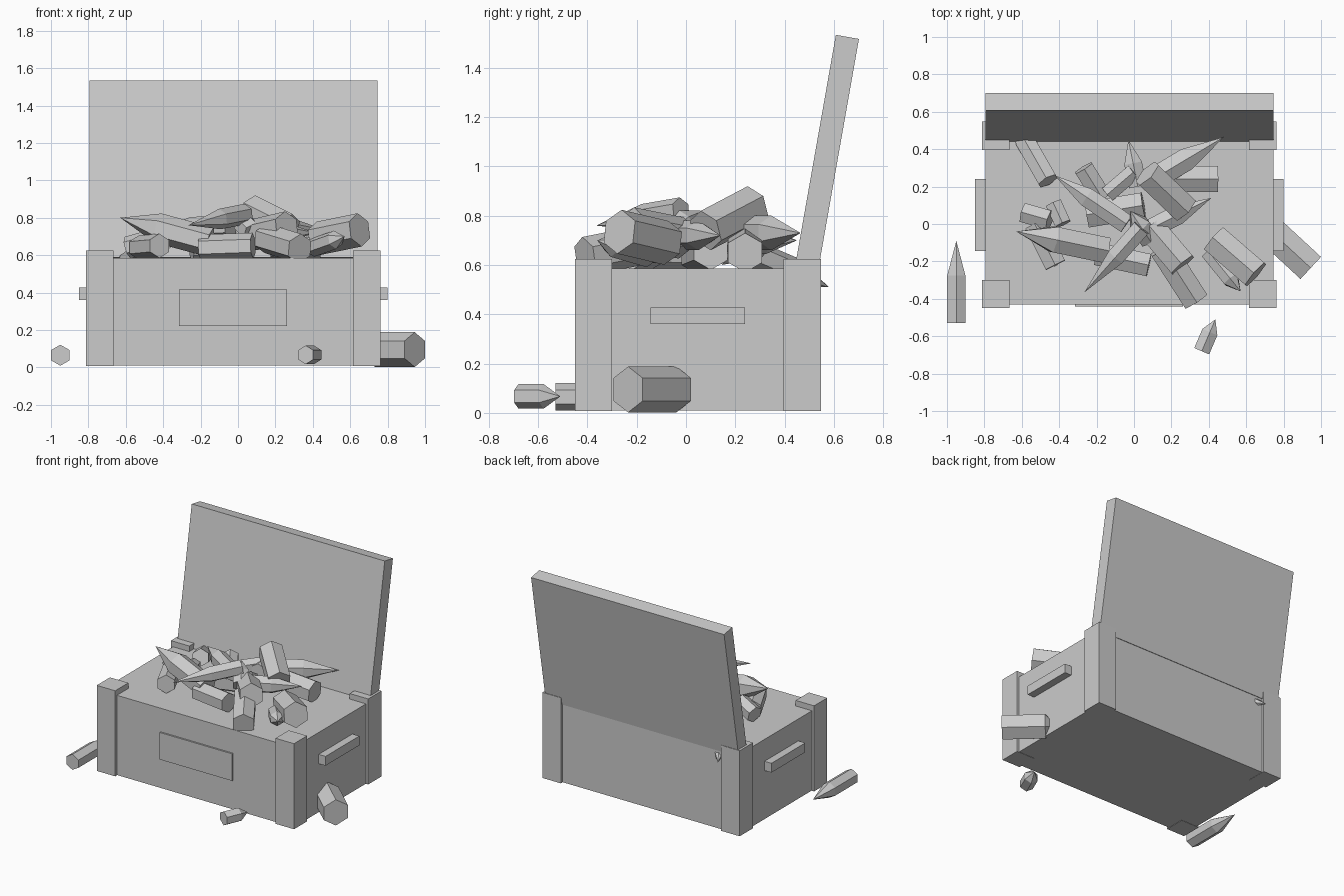
import bpy
import bmesh
import math
from mathutils import Vector, Matrix

cube = bpy.data.objects.get("Cube")
if cube:
    bpy.data.objects.remove(cube, do_unlink=True)

grey = bpy.data.materials.new("plain_grey")
grey.use_nodes = True
COLOUR = (0.6, 0.6, 0.6, 1)
grey.diffuse_color = COLOUR
grey.node_tree.nodes["Principled BSDF"].inputs["Base Color"].default_value = COLOUR


def finish(name, bm):
    bmesh.ops.recalc_face_normals(bm, faces=bm.faces)
    mesh = bpy.data.meshes.new(name)
    bm.to_mesh(mesh)
    bm.free()
    mesh.materials.append(grey)
    obj = bpy.data.objects.new(name, mesh)
    bpy.context.collection.objects.link(obj)
    return obj


def box(name, low, high):
    low, high = Vector(low), Vector(high)
    bm = bmesh.new()
    bmesh.ops.create_cube(bm, size=1)
    bmesh.ops.scale(bm, vec=high - low, verts=bm.verts)
    bmesh.ops.translate(bm, vec=(low + high) / 2, verts=bm.verts)
    return finish(name, bm)


def crystal(name, base, tip, radius, taper):
    """Six-sided prism with a point; taper is the pointed share of its length."""
    base, tip = Vector(base), Vector(tip)
    axis = (tip - base).normalized()
    side = axis.cross(Vector((0, 0, 1))).normalized()
    up = side.cross(axis)
    bm = bmesh.new()
    rings = []
    for centre in (base, base.lerp(tip, 1 - taper)):
        ring = []
        for i in range(6):
            a = math.radians(60 * i + 30)
            ring.append(bm.verts.new(centre + radius * (side * math.cos(a) + up * math.sin(a))))
        rings.append(ring)
    bm.faces.new(rings[0])
    point = bm.verts.new(tip) if taper else None
    for i in range(6):
        j = (i + 1) % 6
        bm.faces.new((rings[0][i], rings[0][j], rings[1][j], rings[1][i]))
        if point:
            bm.faces.new((rings[1][i], rings[1][j], point))
    if not point:
        bm.faces.new(rings[1])
    return finish(name, bm)


# Crate body and corner posts
MID = -0.025
box("crate_body", (MID - 0.77, -0.43, 0.01), (MID + 0.77, 0.53, 0.585))
for side, s in (("right", -1), ("left", 1)):
    for end, y0, y1 in (("front", -0.45, -0.3), ("back", 0.395, 0.548)):
        xs = sorted((MID + s * 0.64, MID + s * 0.787))
        box(f"{end}_{side}_post", (xs[0], y0, 0.008), (xs[1], y1, 0.625))
    # Side handles
    xs = sorted((MID + s * 0.76, MID + s * 0.825))
    box(f"{side}_handle", (xs[0], -0.145, 0.36), (xs[1], 0.24, 0.427))
box("front_plate", (-0.315, -0.442, 0.22), (0.262, -0.42, 0.415))

# Open lid, leaning back on its rear hinge edge
lid = box("lid", (MID - 0.77, -0.095, 0), (MID + 0.77, 0, 0.96))
lid.matrix_world = Matrix.Translation((0, 0.535, 0.572)) @ Matrix.Rotation(math.radians(-10), 4, "X")

# Loose crystals on the ground
crystal("ground_crystal_right", (-0.95, -0.53, 0.065), (-0.95, -0.09, 0.065), 0.056, 0.42)
crystal("ground_crystal_front", (0.362, -0.68, 0.067), (0.435, -0.51, 0.067), 0.05, 0.4)
crystal("ground_crystal_left", (0.945, -0.235, 0.095), (0.68, 0.01, 0.095), 0.093, 0.2)

# Long pointed crystals in the heap: base, tip, radius, taper
spikes = [
    ((-0.15, -0.14, 0.67), (-0.63, -0.04, 0.8), 0.08, 0.42),
    ((0.04, -0.02, 0.82), (-0.265, -0.365, 0.76), 0.055, 0.55),
    ((-0.04, 0.0, 0.75), (-0.425, 0.26, 0.74), 0.06, 0.45),
    ((0.12, 0.25, 0.73), (0.48, 0.465, 0.73), 0.07, 0.55),
    ((0.06, -0.04, 0.72), (0.415, 0.14, 0.72), 0.06, 0.5),
    ((-0.46, 0.23, 0.66), (-0.66, 0.58, 0.51), 0.06, 0.4),
    ((0.02, 0.2, 0.7), (-0.03, 0.45, 0.7), 0.055, 0.5),
    ((0.08, -0.08, 0.72), (-0.02, 0.07, 0.82), 0.06, 0.5),
    ((0.4, -0.15, 0.64), (0.57, -0.36, 0.7), 0.05, 0.3),
]
# Stubby broken crystals in the heap: base, end, radius
stubs = [
    ((0.07, 0.27, 0.84), (0.27, 0.08, 0.74), 0.085),
    ((0.445, 0.24, 0.65), (0.18, 0.24, 0.67), 0.08),
    ((0.09, -0.02, 0.71), (0.26, -0.22, 0.75), 0.085),
    ((0.65, -0.27, 0.735), (0.43, -0.08, 0.69), 0.09),
    ((0.33, -0.41, 0.635), (0.15, -0.13, 0.69), 0.08),
    ((-0.59, 0.06, 0.64), (-0.45, 0.02, 0.68), 0.06),
    ((-0.43, 0.11, 0.66), (-0.38, 0.0, 0.68), 0.05),
    ((-0.27, 0.3, 0.69), (-0.17, 0.14, 0.66), 0.06),
    ((-0.14, 0.16, 0.7), (0.0, 0.28, 0.72), 0.05),
    ((-0.2, -0.16, 0.64), (0.08, -0.22, 0.65), 0.07),
    ((-0.42, -0.22, 0.65), (-0.53, 0.0, 0.64), 0.065),
    ((-0.25, 0.05, 0.64), (0.05, 0.1, 0.66), 0.08),
]
for i, (base, tip, radius, taper) in enumerate(spikes, 1):
    crystal(f"pointed_crystal_{i}", base, tip, radius, taper)
for i, (base, tip, radius) in enumerate(stubs, 1):
    crystal(f"stub_crystal_{i}", base, tip, radius, 0)
